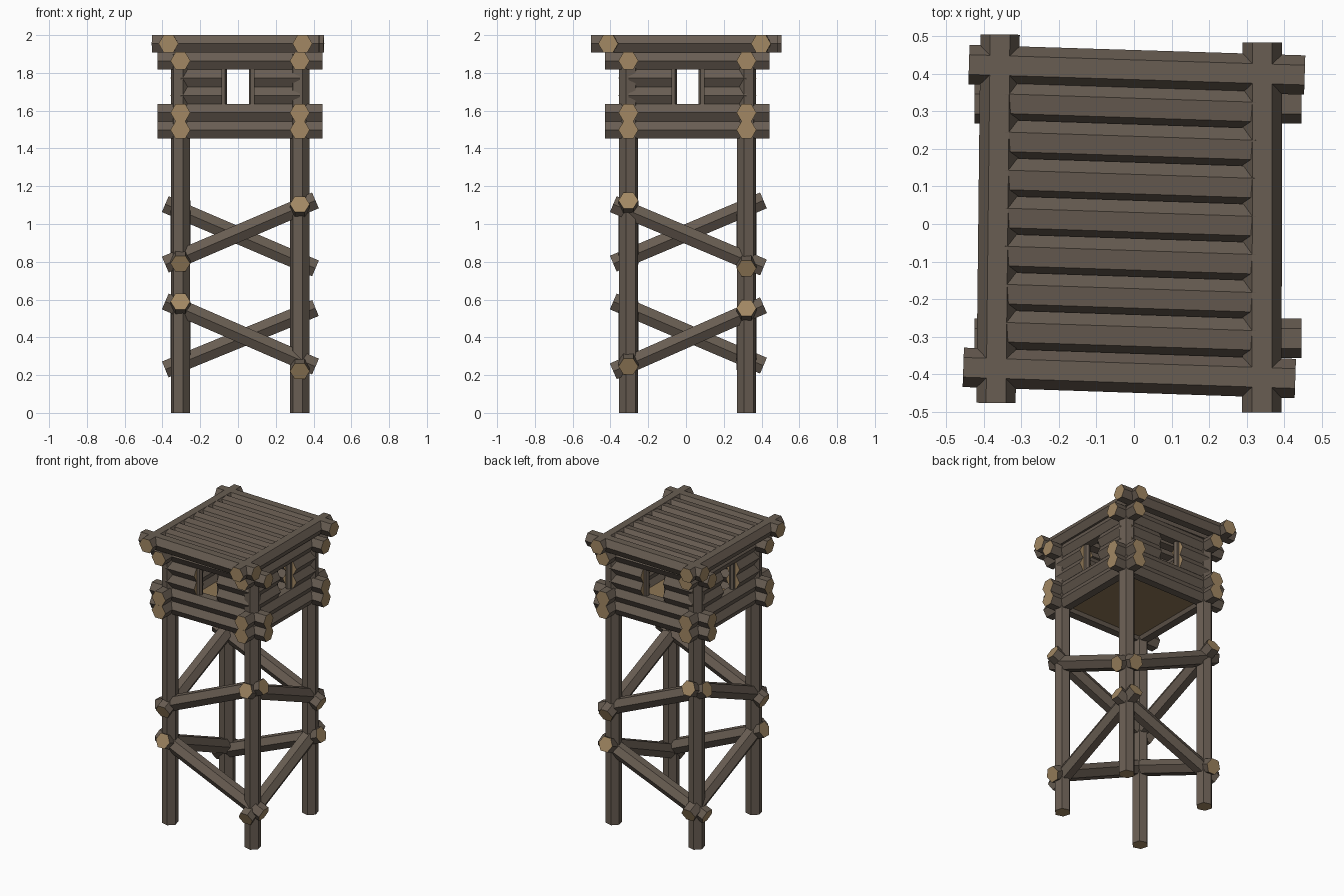
import bpy, bmesh, math
from mathutils import Vector

if "Cube" in bpy.data.objects:
    bpy.data.objects.remove(bpy.data.objects["Cube"])


def material(name, rgb):
    m = bpy.data.materials.new(name)
    m.diffuse_color = (*rgb, 1)
    m.use_nodes = True
    m.node_tree.nodes["Principled BSDF"].inputs["Base Color"].default_value = m.diffuse_color
    return m


BARK = material("bark", (0.14, 0.11, 0.085))
CUT = material("cut_wood", (0.36, 0.245, 0.125))
FLOOR = material("floor_wood", (0.27, 0.18, 0.09))


def log(name, a, b, r=0.0525, rot=0):
    """Six-sided log from a to b with pale cut ends; flat side up at rot 0."""
    a, b = Vector(a), Vector(b)
    d = (b - a).normalized()
    side = Vector((1, 0, 0)) if abs(d.z) > 0.99 else d.cross(Vector((0, 0, 1))).normalized()
    up = side.cross(d)
    bm = bmesh.new()
    rings = []
    for p in (a, b):
        ring = []
        for k in range(6):
            t = math.radians(60 * k + rot)
            ring.append(bm.verts.new(p + r * (math.cos(t) * side + math.sin(t) * up)))
        rings.append(ring)
    for k in range(6):
        j = (k + 1) % 6
        bm.faces.new((rings[0][k], rings[0][j], rings[1][j], rings[1][k]))
    for ring in rings:
        bm.faces.new(ring).material_index = 1
    bmesh.ops.recalc_face_normals(bm, faces=bm.faces)
    me = bpy.data.meshes.new(name)
    bm.to_mesh(me)
    bm.free()
    me.materials.append(BARK)
    me.materials.append(CUT)
    ob = bpy.data.objects.new(name, me)
    bpy.context.collection.objects.link(ob)
    return ob


XS = (-0.305, 0.327)   # left and right wall lines
YS = (-0.305, 0.320)   # front and back wall lines

# corner posts
for x in XS:
    for y in YS:
        log("corner_post", (x, y, 0), (x, y, 1.9), rot=15)

# zigzag leg braces: start height, end height along each side
for y, pairs in zip(YS, (((0.59, 0.245), (0.785, 1.125)), ((0.23, 0.555), (1.105, 0.765)))):
    for z0, z1 in pairs:
        log("cross_brace", (-0.385, y, z0), (0.41, y, z1))
for x, pairs in zip(XS, (((0.59, 0.25), (0.79, 1.125)), ((0.22, 0.57), (1.105, 0.77)))):
    for z0, z1 in pairs:
        log("side_brace", (x, -0.385, z0), (x, 0.41, z1))

# full-length cabin wall logs
for z in (1.498, 1.589, 1.864):
    for y in YS:
        log("wall_log", (-0.425, y, z), (0.447, y, z))
    for x in XS:
        log("side_wall_log", (x, -0.43, z), (x, 0.442, z))

# short logs and jambs on either side of each window
for s in (-1, 1):
    for z in (1.681, 1.772):
        for y in YS:
            log("window_log", (XS[s > 0], y, z), (s * 0.085, y, z))
        for x in XS:
            log("side_window_log", (x, YS[s > 0], z), (x, 0.01 + s * 0.085, z))
    for y in YS:
        log("window_jamb", (s * 0.078, y, 1.62), (s * 0.078, y, 1.84), 0.021)
    for x in XS:
        log("side_window_jamb", (x, 0.01 + s * 0.078, 1.62), (x, 0.01 + s * 0.078, 1.84), 0.021, 30)

# cabin floor
bpy.ops.mesh.primitive_cube_add(size=1, location=(0.011, 0.008, 1.49))
floor = bpy.context.object
floor.name = "cabin_floor"
floor.scale = (0.62, 0.61, 0.03)
floor.data.materials.append(FLOOR)

# roof frame, slightly skewed
Z = 1.9545
log("roof_front_beam", (-0.455, -0.382, Z), (0.43, -0.412, Z))
log("roof_back_beam", (-0.44, 0.425, Z), (0.455, 0.397, Z))
log("roof_left_beam", (-0.368, -0.477, Z), (-0.357, 0.505, Z))
log("roof_right_beam", (0.341, -0.503, Z), (0.342, 0.484, Z))

# roof slats, each rolled a little
for i in range(7):
    y = 0.316 - 0.1015 * i
    log("roof_slat", (-0.345, y + 0.011, Z - 0.003), (0.325, y - 0.011, Z - 0.003), rot=-8)
